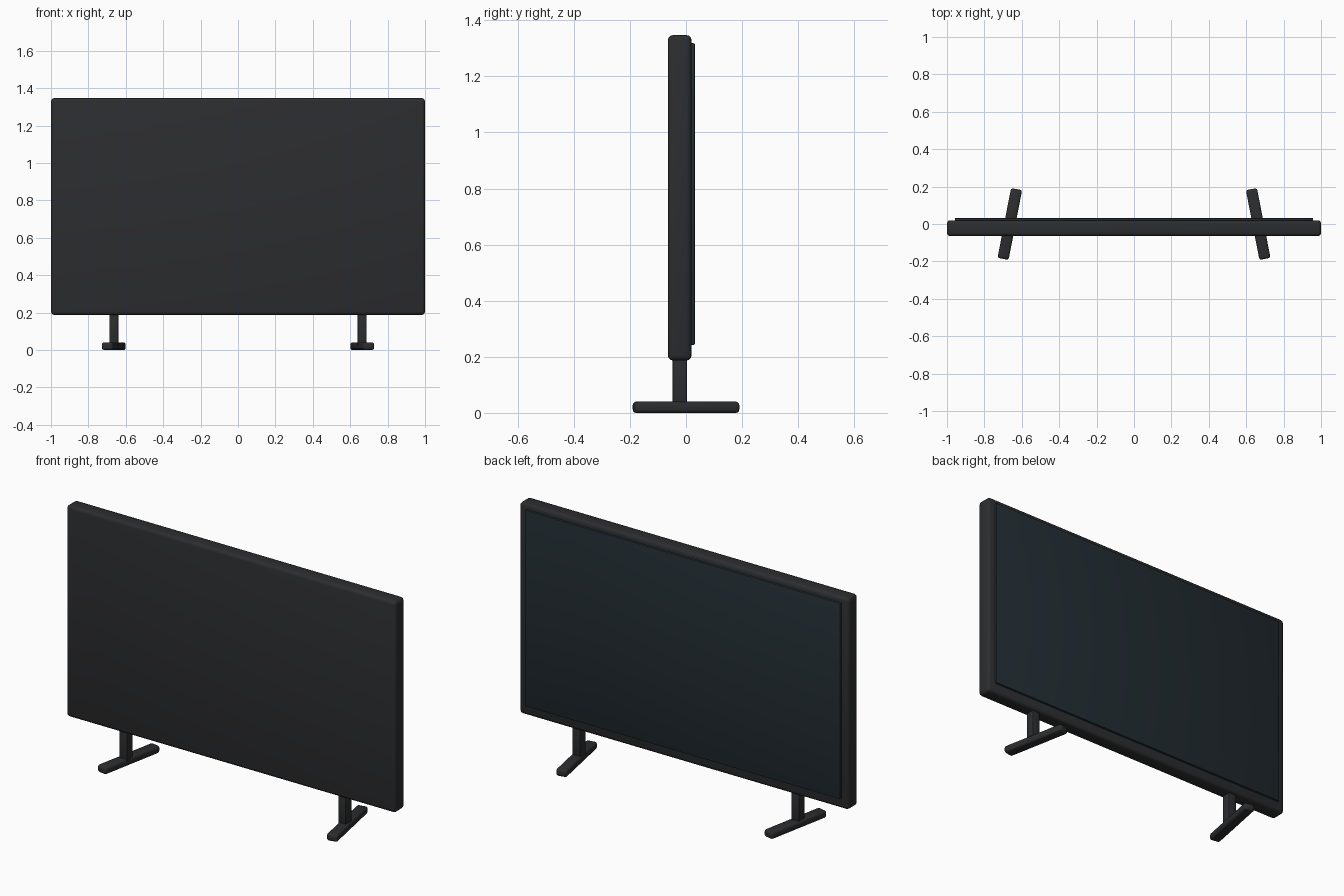
import bpy
from math import radians

if "Cube" in bpy.data.objects:
    bpy.data.objects.remove(bpy.data.objects["Cube"])


def material(name, rgb):
    m = bpy.data.materials.new(name)
    m.diffuse_color = (*rgb, 1)
    m.use_nodes = True
    m.node_tree.nodes["Principled BSDF"].inputs["Base Color"].default_value = m.diffuse_color
    return m


casing = material("dark_casing", (0.025, 0.026, 0.028))
glass = material("screen_glass", (0.016, 0.025, 0.032))


def box(name, lo, hi, mat, bevel, segments=3, turn=0):
    """Rounded box between two corners, turned about its own vertical axis."""
    bpy.ops.mesh.primitive_cube_add(size=1, location=[(a + b) / 2 for a, b in zip(lo, hi)])
    ob = bpy.context.object
    ob.name = name
    ob.scale = [b - a for a, b in zip(lo, hi)]
    bpy.ops.object.transform_apply(location=False, rotation=False, scale=True)
    ob.rotation_euler.z = radians(turn)
    mod = ob.modifiers.new("rounded_edges", 'BEVEL')
    mod.width, mod.segments = bevel, segments
    bpy.ops.object.modifier_apply(modifier=mod.name)
    bpy.ops.object.shade_smooth_by_angle(angle=radians(30))
    ob.data.materials.append(mat)
    return ob


# Panel housing and the raised screen on its +y face
box("panel_housing", (-1, -0.065, 0.187), (1, 0.02, 1.347), casing, 0.018)
box("screen", (-0.958, 0.012, 0.242), (0.958, 0.032, 1.318), glass, 0.005, 2)

# Two stands: upright post and splayed foot bar
for side, s in (("left", -1), ("right", 1)):
    x = s * 0.664
    box(side + "_post", (x - 0.024, -0.048, 0.02), (x + 0.024, 0.004, 0.21), casing, 0.005, 2)
    box(side + "_foot", (x - 0.03, -0.19, 0), (x + 0.03, 0.19, 0.04), casing, 0.012, 3, s * 11)
